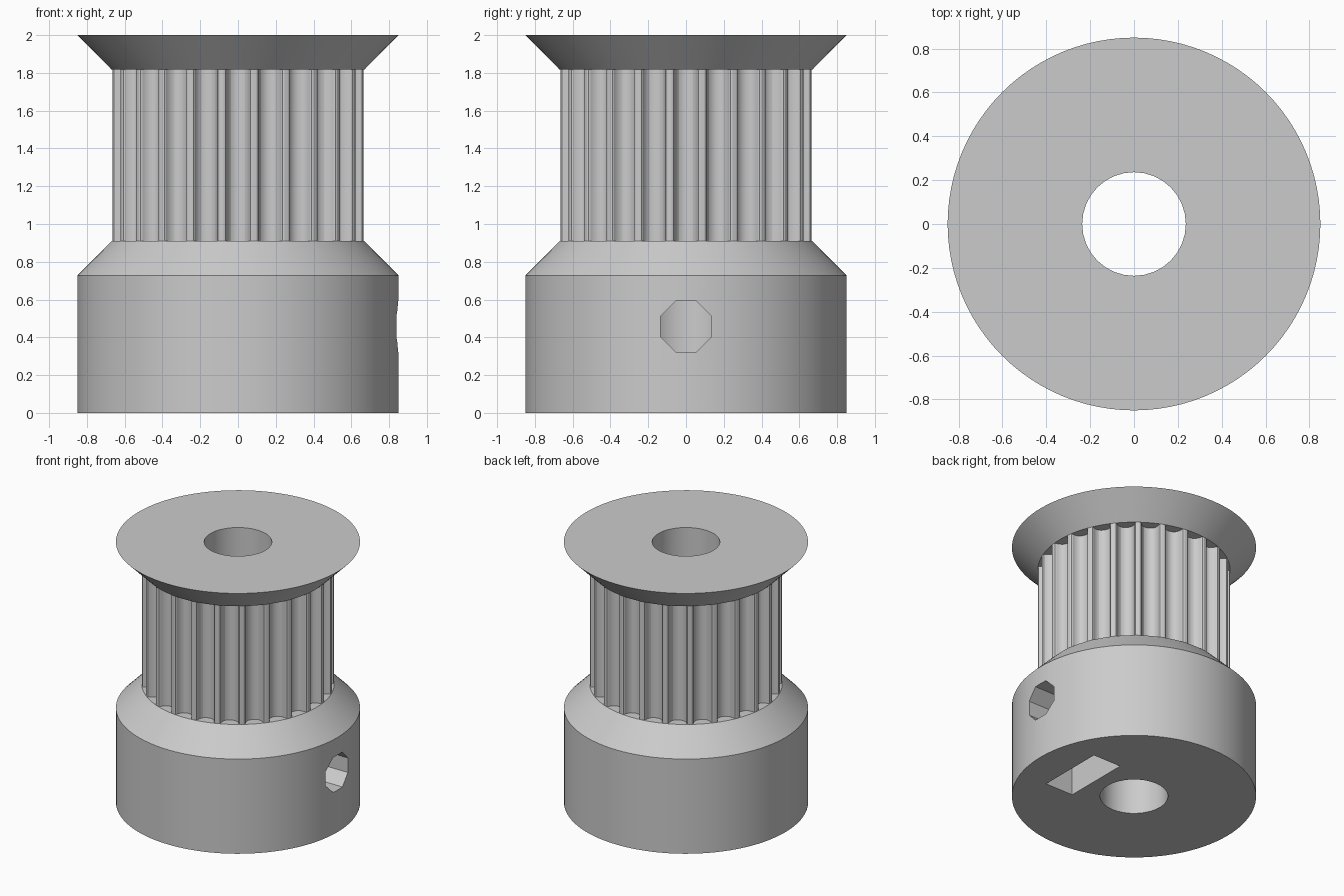
import bpy, bmesh, math
from mathutils import Matrix, Vector

if "Cube" in bpy.data.objects:
    bpy.data.objects.remove(bpy.data.objects["Cube"], do_unlink=True)

MM = 2 / 22                      # pulley is 22 mm tall
TEETH, SEGMENTS = 24, 96
HUB_Z, BELT_Z, LIP_Z, TOP_Z = 8 * MM, 10 * MM, 20 * MM, 2.0
OUTER_R, BELT_R, BORE_R = 0.85, 0.67, 2.6 * MM
SCREW_Z, NUT_X = 0.457, 0.463

steel = bpy.data.materials.new("satin grey")
steel.use_nodes = True
grey = (0.6, 0.6, 0.6, 1)
steel.diffuse_color = grey
steel.node_tree.nodes["Principled BSDF"].inputs["Base Color"].default_value = grey


def finish(name, bm):
    bmesh.ops.recalc_face_normals(bm, faces=bm.faces)
    mesh = bpy.data.meshes.new(name)
    bm.to_mesh(mesh)
    bm.free()
    obj = bpy.data.objects.new(name, mesh)
    mesh.materials.append(steel)
    bpy.context.collection.objects.link(obj)
    return obj


def prism(bm, outline, start, end, matrix=Matrix()):
    """Extrude a 2D outline along local z."""
    rings = [[bm.verts.new(matrix @ Vector((x, y, z))) for x, y in outline]
             for z in (start, end)]
    bm.faces.new(rings[0][::-1])
    bm.faces.new(rings[1])
    n = len(outline)
    for i in range(n):
        j = (i + 1) % n
        bm.faces.new((rings[0][i], rings[0][j], rings[1][j], rings[1][i]))


def polygon(radius, sides, turn=0.0):
    return [(radius * math.cos(turn + math.tau * i / sides),
             radius * math.sin(turn + math.tau * i / sides)) for i in range(sides)]


def cut(target, cutter):
    cutter.hide_render = True
    mod = target.modifiers.new("cut", 'BOOLEAN')
    mod.operation, mod.solver, mod.object = 'DIFFERENCE', 'EXACT', cutter
    bpy.context.view_layer.objects.active = target
    bpy.ops.object.modifier_apply(modifier=mod.name)
    bpy.data.objects.remove(cutter, do_unlink=True)


# Turned body: hub, lower flange, belt section and upper flange
bm = bmesh.new()
profile = [(OUTER_R, 0), (OUTER_R, HUB_Z), (BELT_R, BELT_Z), (BELT_R, LIP_Z), (OUTER_R, TOP_Z)]
rings = [[bm.verts.new((x, y, z)) for x, y in polygon(r, SEGMENTS)] for r, z in profile]
bm.faces.new(rings[0][::-1])
bm.faces.new(rings[-1])
for low, high in zip(rings, rings[1:]):
    for i in range(SEGMENTS):
        j = (i + 1) % SEGMENTS
        bm.faces.new((low[i], low[j], high[j], high[i]))
pulley = finish("pulley_body", bm)

# Rounded belt grooves: half profile as (half width, depth) in mm
half = [(0.85, -0.5), (0.85, 0), (0.735, 0.04), (0.68, 0.13), (0.655, 0.24), (0.62, 0.34),
        (0.57, 0.44), (0.51, 0.54), (0.41, 0.64), (0.28, 0.71), (0.14, 0.75)]
chord_r = math.sqrt(BELT_R ** 2 - (0.85 * MM) ** 2)
groove = [(chord_r - d * MM, w * MM) for w, d in half]
groove += [(chord_r - 0.764 * MM, 0)] + [(x, -y) for x, y in reversed(groove)]
bm = bmesh.new()
for i in range(TEETH):
    prism(bm, groove, BELT_Z, LIP_Z, Matrix.Rotation(math.tau * i / TEETH, 4, 'Z'))
cut(pulley, finish("groove_cutter", bm))

# Captive nut pocket, open at the bottom, with a pointed hexagonal top
bm = bmesh.new()
w, tip = 2.85 * MM, 2.85 * MM / math.cos(math.pi / 6)
pocket = [(-w, -0.1), (w, -0.1), (w, SCREW_Z + tip / 2), (0, SCREW_Z + tip), (-w, SCREW_Z + tip / 2)]
across = Matrix(((0, 0, 1, 0), (1, 0, 0, 0), (0, 1, 0, 0), (0, 0, 0, 1)))   # local z to x
depth = 1.3 * MM
prism(bm, pocket, NUT_X - depth, NUT_X + depth, across)
cut(pulley, finish("nut_pocket_cutter", bm))

# Octagonal set screw hole from the bore out to the left side
bm = bmesh.new()
hole = [(x, y + SCREW_Z) for x, y in polygon(1.6 * MM, 8, math.pi / 8)]
prism(bm, hole, 0, 1, across)
cut(pulley, finish("screw_hole_cutter", bm))

# Shaft bore
bm = bmesh.new()
prism(bm, polygon(BORE_R, 32), -0.1, TOP_Z + 0.1)
cut(pulley, finish("bore_cutter", bm))

# Smooth the turned surfaces, keep machined edges crisp
bpy.ops.object.select_all(action='DESELECT')
pulley.select_set(True)
bpy.context.view_layer.objects.active = pulley
bpy.ops.object.shade_smooth_by_angle(angle=math.radians(15))
